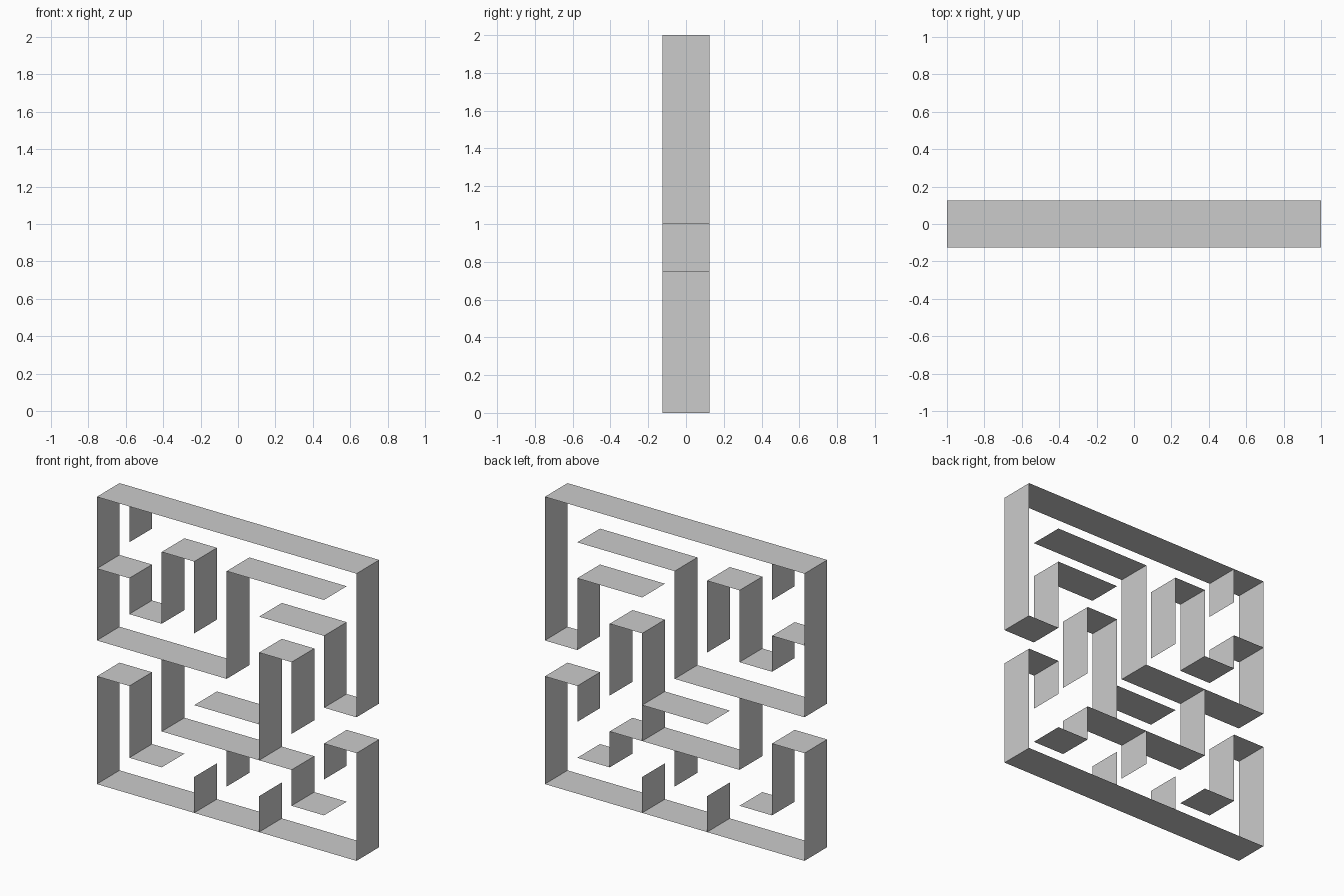
import bpy

if "Cube" in bpy.data.objects:
    bpy.data.objects.remove(bpy.data.objects["Cube"])

CELL = 0.25        # maze cell size
HALF_DEPTH = 0.125  # half of the wall depth along y

# Each wall is a path of (column, row) corners on the 8 x 8 cell grid
walls = {
    "upper_frame_wall": [(0, 4), (0, 8), (8, 8), (8, 4), (7, 4), (7, 6), (5, 6)],
    "lower_frame_wall": [(2, 1), (1, 1), (1, 3), (0, 3), (0, 0), (8, 0), (8, 3), (7, 3), (7, 2)],
    "middle_wall": [(0, 4), (4, 4), (4, 7), (7, 7)],
    "top_stub": [(1, 8), (1, 7)],
    "left_hook_wall": [(0, 6), (1, 6), (1, 5), (2, 5), (2, 7), (3, 7), (3, 5)],
    "centre_wall": [(2, 4), (2, 2), (6, 2), (6, 1), (7, 1)],
    "centre_tower": [(5, 2), (5, 5), (6, 5), (6, 3)],
    "centre_shelf": [(3, 3), (5, 3)],
    "hanging_stub": [(4, 2), (4, 1)],
    "bottom_stub_left": [(3, 0), (3, 1)],
    "bottom_stub_right": [(5, 0), (5, 1)],
}


def ribbon(name, path):
    """Sweep a grid path along y into a thin sheet wall."""
    n = len(path)
    verts = [(-1 + c * CELL, y, r * CELL)
             for y in (-HALF_DEPTH, HALF_DEPTH) for c, r in path]
    faces = [(k, k + 1, n + k + 1, n + k) for k in range(n - 1)]
    mesh = bpy.data.meshes.new(name)
    mesh.from_pydata(verts, [], faces)
    obj = bpy.data.objects.new(name, mesh)
    bpy.context.collection.objects.link(obj)


for wall_name, wall_path in walls.items():
    ribbon(wall_name, wall_path)
